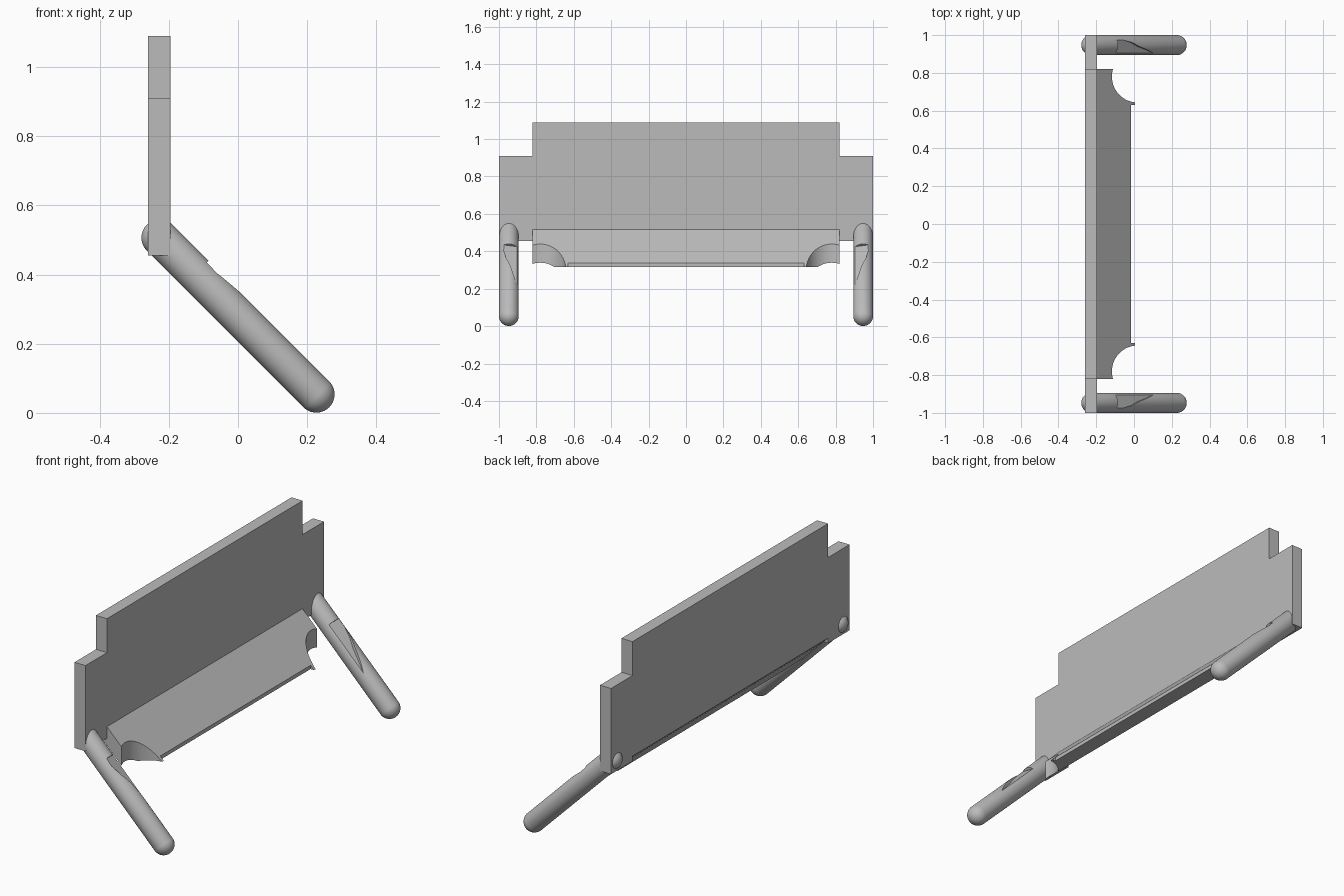
import bpy, bmesh, math
from mathutils import Vector, Matrix

if "Cube" in bpy.data.objects:
    bpy.data.objects.remove(bpy.data.objects["Cube"], do_unlink=True)

grey = bpy.data.materials.new("plain grey")
grey.use_nodes = True
colour = (0.5, 0.5, 0.5, 1)
grey.diffuse_color = colour
grey.node_tree.nodes["Principled BSDF"].inputs["Base Color"].default_value = colour


def make(name, bm):
    bmesh.ops.recalc_face_normals(bm, faces=bm.faces)
    mesh = bpy.data.meshes.new(name)
    bm.to_mesh(mesh)
    bm.free()
    mesh.materials.append(grey)
    obj = bpy.data.objects.new(name, mesh)
    bpy.context.collection.objects.link(obj)
    return obj


def prism(name, points, offset):
    """Extrude a closed outline of 3D points by an offset vector."""
    bm = bmesh.new()
    face = bm.faces.new([bm.verts.new(p) for p in points])
    new = bmesh.ops.extrude_face_region(bm, geom=[face])["geom"]
    verts = [g for g in new if isinstance(g, bmesh.types.BMVert)]
    bmesh.ops.translate(bm, verts=verts, vec=offset)
    return make(name, bm)


def side_prism(name, profile, half):
    """Extrude an x-z profile across the width."""
    return prism(name, [(x, -half, z) for x, z in profile], (0, 2 * half, 0))


def cut(obj, cutter):
    cutter.hide_render = True
    mod = obj.modifiers.new("cut", 'BOOLEAN')
    mod.operation = 'DIFFERENCE'
    mod.solver = 'EXACT'
    mod.object = cutter
    bpy.context.view_layer.update()
    graph = bpy.context.evaluated_depsgraph_get()
    mesh = bpy.data.meshes.new_from_object(obj.evaluated_get(graph))
    obj.modifiers.clear()
    obj.data = mesh
    bpy.data.objects.remove(cutter, do_unlink=True)


def smooth(obj):
    bpy.ops.object.select_all(action='DESELECT')
    obj.select_set(True)
    bpy.context.view_layer.objects.active = obj
    bpy.ops.object.shade_smooth_by_angle(angle=math.radians(25))


# Upright back panel with stepped upper corners
half = [(1, 0.455), (1, 0.91), (0.82, 0.91), (0.82, 1.09)]
outline = half + [(-y, z) for y, z in reversed(half)]
panel = prism("back_panel", [(-0.26, y, z) for y, z in outline], (0.065, 0, 0))
# Sloping relief under the panel where the shelf passes
cut(panel, side_prism("panel_cutter", [(-0.28, 0.502), (-0.18, 0.402), (-0.28, 0.402)], 0.82))

# Sloping shelf with flat underside
shelf = side_prism("shelf", [(-0.23, 0.552), (0.005, 0.317), (-0.095, 0.317), (-0.23, 0.452)], 0.82)
# Trimmed front edge, leaving small tips at the ends
cut(shelf, side_prism("edge_cutter", [(-0.015, 0.25), (0.1, 0.25), (0.1, 0.45), (-0.015, 0.45)], 0.63))
# Round corner notches
for side in (-1, 1):
    bm = bmesh.new()
    bmesh.ops.create_cone(bm, cap_ends=True, segments=64, radius1=0.137, radius2=0.137,
                          depth=1, matrix=Matrix.Translation((0.02, side * 0.78, 0.4)))
    cut(shelf, make("notch_cutter", bm))
smooth(shelf)

# Sloping rounded legs with a shallow scoop on the inner upper side
RADIUS, HALF = 0.053, 0.32
along = Vector((1, 0, -1)).normalized()
normal = Vector((1, 0, 1)).normalized()
scoop = [(-0.173, -0.07), (-0.173, 0.026), (-0.13, 0.028), (-0.07, 0.015),
         (-0.01, -0.008), (0.05, -0.024), (0.113, -0.042), (0.113, -0.07)]
for side, label in ((-1, "right"), (1, "left")):
    centre = Vector((0, side * 0.947, 0.28))
    bm = bmesh.new()
    bmesh.ops.create_uvsphere(bm, u_segments=40, v_segments=17, radius=RADIUS)
    for v in bm.verts:
        v.co.z += math.copysign(HALF, v.co.z)
    turn = Vector((0, 0, 1)).rotation_difference(along).to_matrix().to_4x4()
    bm.transform(Matrix.Translation(centre) @ turn)
    leg = make(label + "_leg", bm)
    points = [centre + along * s + Vector((0, side * t, 0)) + normal * (0.0395 + 0.186 * t)
              for s, t in scoop]
    cut(leg, prism("scoop_cutter", points, normal * 0.1))
    smooth(leg)
